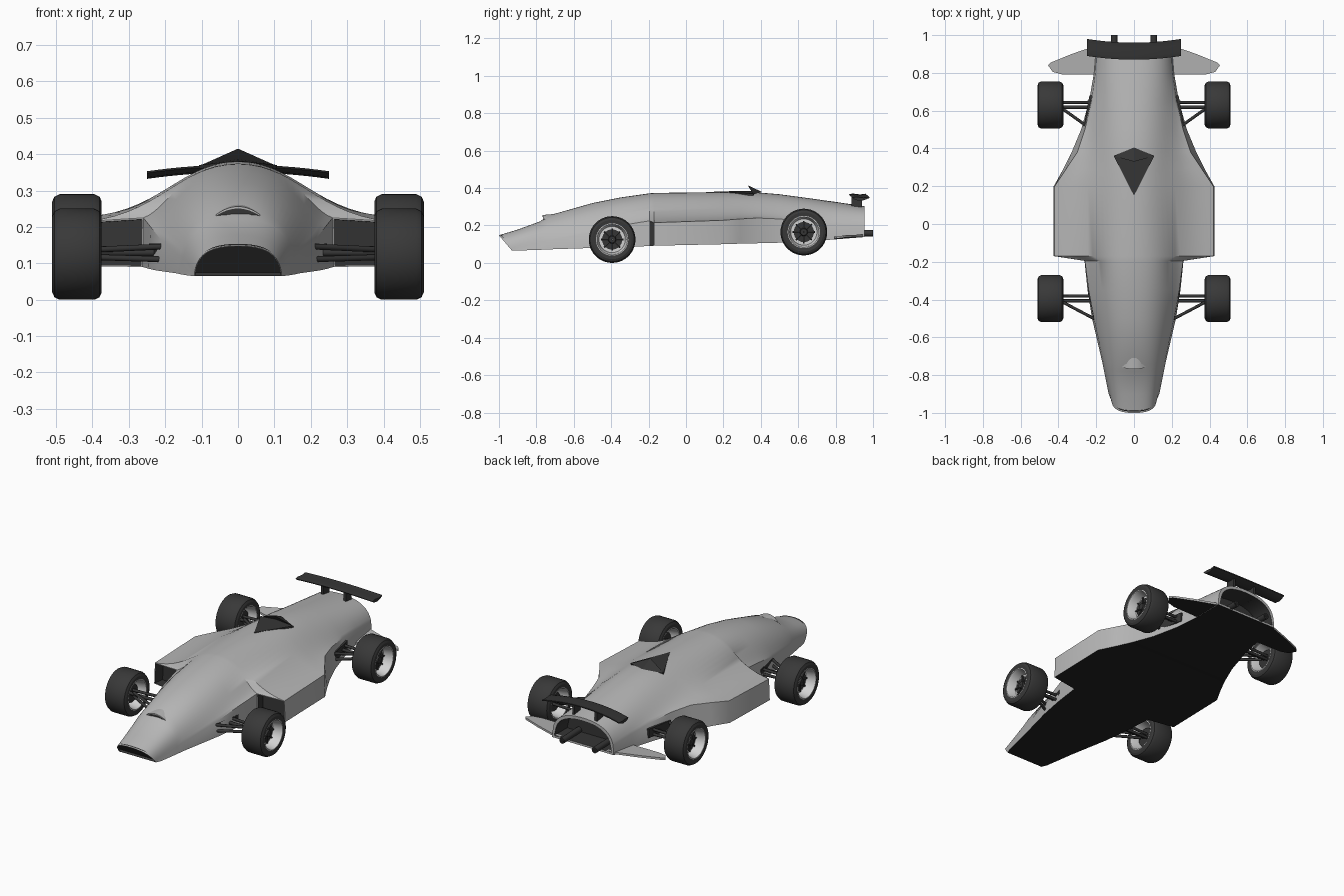
import bpy, bmesh, math
from mathutils import Vector

if "Cube" in bpy.data.objects:
    bpy.data.objects.remove(bpy.data.objects["Cube"])


def mat(name, r, g, b):
    m = bpy.data.materials.new(name)
    m.diffuse_color = (r, g, b, 1)
    m.use_nodes = True
    m.node_tree.nodes["Principled BSDF"].inputs["Base Color"].default_value = m.diffuse_color
    return m


BODY = mat("body_grey", 0.47, 0.47, 0.47)
FLOOR = mat("floor_black", 0.015, 0.015, 0.015)
CARBON = mat("carbon_dark", 0.035, 0.035, 0.035)
TYRE = mat("tyre_rubber", 0.04, 0.04, 0.04)
RIM = mat("rim_silver", 0.65, 0.65, 0.65)


def finish(bm, name, mats, angle=35):
    bmesh.ops.recalc_face_normals(bm, faces=bm.faces)
    me = bpy.data.meshes.new(name)
    bm.to_mesh(me)
    bm.free()
    ob = bpy.data.objects.new(name, me)
    bpy.context.collection.objects.link(ob)
    for m in mats:
        me.materials.append(m)
    bpy.ops.object.select_all(action='DESELECT')
    ob.select_set(True)
    bpy.context.view_layer.objects.active = ob
    bpy.ops.object.shade_smooth_by_angle(angle=math.radians(angle))
    return ob


def prism(name, low, high, mats):
    """Closed solid between two matching outlines."""
    bm = bmesh.new()
    a = [bm.verts.new(p) for p in low]
    b = [bm.verts.new(p) for p in high]
    bm.faces.new(a)
    bm.faces.new(b)
    for i in range(len(a)):
        j = (i + 1) % len(a)
        bm.faces.new((a[i], a[j], b[j], b[i]))
    ob = finish(bm, name, mats)
    if len(mats) > 1:
        for f in ob.data.polygons:
            f.material_index = 1 if f.normal.z < -0.6 else 0
    return ob


def box(name, x0, x1, y0, y1, z0, z1, m):
    c = [(x0, y0), (x1, y0), (x1, y1), (x0, y1)]
    return prism(name, [(x, y, z0) for x, y in c], [(x, y, z1) for x, y in c], [m])


def rod(name, p, q, r, m, n=12):
    p, q = Vector(p), Vector(q)
    rot = (q - p).to_track_quat('Z', 'Y')
    ring = [rot @ Vector((r * math.cos(k * math.tau / n), r * math.sin(k * math.tau / n), 0)) for k in range(n)]
    return prism(name, [p + v for v in ring], [q + v for v in ring], [m])


# Body shell: y, bottom z, bottom width, shoulder x, shoulder z, top z, dome x, flank x, flank z
STATIONS = [
    (-.93, .065, .12, .12, .07, .148, .085, .115, .12),
    (-.90, .066, .134, .13, .08, .178, .088, .125, .145),
    (-.78, .070, .158, .152, .11, .222, .10, .138, .185),
    (-.74, .072, .166, .16, .12, .252, .10, .145, .195),
    (-.50, .080, .222, .212, .165, .32, .13, .175, .225),
    (-.35, .085, .246, .24, .20, .35, .15, .185, .24),
    (-.195, .090, .262, .26, .225, .372, .16, .19, .25),
    (-.17, .092, .425, .42, .215, .374, .16, .21, .235),
    (.20, .100, .425, .42, .228, .379, .16, .21, .24),
    (.29, .103, .375, .36, .235, .379, .155, .20, .25),
    (.38, .105, .33, .30, .24, .377, .15, .19, .255),
    (.50, .108, .28, .26, .235, .367, .14, .19, .265),
    (.65, .115, .238, .225, .22, .347, .13, .18, .27),
    (.80, .126, .212, .205, .205, .326, .125, .18, .27),
    (.955, .138, .20, .195, .195, .303, .12, .18, .265),
]
N = 14
bm = bmesh.new()
rings = []
for i, (y, zb, wb, ws, zs, zt, a, bx, bz) in enumerate(STATIONS):
    half = [(wb, zb)]
    for k in range(N + 1):
        t = 1 - k / N
        u = 1 - t
        half.append((3 * u * u * t * a + 3 * u * t * t * bx + t ** 3 * ws,
                     (u ** 3 + 3 * u * u * t) * zt + 3 * u * t * t * bz + t ** 3 * zs))
    pts = half + [(-x, z) for x, z in reversed(half[:-1])]
    # the nose mouth leans forward with height
    rings.append([bm.verts.new((x, y - ((z - zb) * .85 if i == 0 else 0), z)) for x, z in pts])
inlets = []
M = len(rings[0])
for i in range(len(rings) - 1):
    for j in range(M):
        k = (j + 1) % M
        f = bm.faces.new((rings[i][j], rings[i][k], rings[i + 1][k], rings[i + 1][j]))
        if j == M - 1:
            f.material_index = 1
        if i == 6 and j in (0, M - 2):
            inlets.append(f)
mouth = bm.faces.new(rings[0])
tail = bm.faces.new(rings[-1])
bmesh.ops.recalc_face_normals(bm, faces=bm.faces)
# Recessed openings: side inlets, mouth and tail tunnel
for f, lip, deep in [(g, .006, .06) for g in inlets] + [(mouth, .003, .012), (tail, .018, .0)]:
    bmesh.ops.inset_individual(bm, faces=[f], thickness=lip)
    d = f.normal.copy()
    f.material_index = 2
    if deep == 0:
        d, deep = Vector((0, 1, 0)), .12
    r = bmesh.ops.extrude_face_region(bm, geom=[f])
    nf = [g for g in r['geom'] if isinstance(g, bmesh.types.BMFace)]
    vs = [g for g in r['geom'] if isinstance(g, bmesh.types.BMVert)]
    bmesh.ops.translate(bm, verts=vs, vec=-d * deep)
    for v in vs:
        for g in v.link_faces:
            g.material_index = 2
    if f.is_valid and f not in nf:
        bmesh.ops.delete(bm, geom=[f], context='FACES_ONLY')
finish(bm, "body_shell", [BODY, FLOOR, CARBON], 32)

# Nose vent: dark crescent mouth under a thin lid
xs = [-.06 + .01 * k for k in range(13)]


def crescent(y, top, bot, drop_t, drop_b):
    up = [(x, y + 2 * x * x, top - drop_t * (x / .06) ** 2) for x in xs]
    dn = [(x, y + 2 * x * x, bot - drop_b * (x / .06) ** 2 - .0005) for x in reversed(xs)]
    return up + dn


prism("nose_vent", crescent(-.765, .251, .228, .02, .003), crescent(-.735, .251, .228, .02, .003), [CARBON])
prism("nose_vent_lid", crescent(-.768, .256, .251, .022, .02), crescent(-.71, .261, .251, .022, .02), [BODY])

# Roof scoop: dark recess and raised lip
prism("scoop_recess",
      [(0, .15, .372), (.107, .36, .36), (0, .37, .372), (-.107, .36, .36)],
      [(0, .15, .382), (.107, .36, .37), (0, .37, .385), (-.107, .36, .37)], [CARBON])
bm = bmesh.new()
L, R, T, B = [bm.verts.new(p) for p in ((-.11, .36, .366), (.11, .36, .366), (0, .33, .415), (0, .405, .38))]
for f in ((L, T, B), (T, R, B), (L, R, T), (L, B, R)):
    bm.faces.new(f)
finish(bm, "scoop_lip", [CARBON], 10)

# Rear wing, bowed in height and plan
bm = bmesh.new()
sec = []
for k in range(17):
    x = -.25 + .5 * k / 16
    q = (x / .25) ** 2
    sec.append([bm.verts.new((x, y + .02 * q, z - .018 * q)) for y, z in
                ((.87, .366), (.89, .371), (.93, .366), (.96, .37), (.96, .364), (.92, .35), (.885, .354))])
for s, e in zip(sec, sec[1:]):
    for j in range(7):
        bm.faces.new((s[j], s[(j + 1) % 7], e[(j + 1) % 7], e[j]))
bm.faces.new(sec[0])
bm.faces.new(sec[-1])
finish(bm, "rear_wing", [CARBON])


def wheel(name, s, y, z):
    bm = bmesh.new()

    def lathe(prof, mi, n=40):
        cols = [[bm.verts.new((s * (.4425 + x), y + r * math.cos(k * math.tau / n), z + r * math.sin(k * math.tau / n)))
                 for x, r in prof] for k in range(n)]
        for k in range(n):
            a, b = cols[k], cols[(k + 1) % n]
            for j in range(len(prof)):
                i = (j + 1) % len(prof)
                bm.faces.new((a[j], a[i], b[i], b[j])).material_index = mi
    lathe([(-.066, .084), (-.068, .105), (-.062, .118), (-.048, .125), (.048, .125), (.062, .118), (.068, .105), (.066, .084)], 0)
    lathe([(.066, .088), (.067, .082), (.058, .078), (.012, .070), (.012, .002),
           (0, .002), (0, .07), (-.058, .078), (-.067, .082), (-.066, .088)], 1)
    lathe([(-.03, .002), (-.03, .054), (.02, .054), (.02, .002)], 2)
    lathe([(.02, .002), (.02, .022), (.036, .018), (.036, .002)], 2, 16)
    finish(bm, name, [TYRE, RIM, CARBON], 30)
    # hub spokes
    for k in range(8):
        a = k * math.tau / 8
        c, d = math.cos(a), math.sin(a)
        rod(name + "_spoke", (s * .465, y + .02 * c, z + .02 * d), (s * .465, y + .06 * c, z + .06 * d), .005, CARBON, 6)


# Wheels, suspension, wing posts, exhausts and rear side planes, on both sides
for s, side in ((1, "right"), (-1, "left")):
    for end, y, z, x0, x1 in (("front", -.395, .125, .215, .195), ("rear", .63, .165, .21, .245)):
        wheel(f"{end}_{side}_wheel", s, y, z)
        for dz in (-.012, .018):
            rod(f"{end}_{side}_arm", (s * x0, y + .015, z + dz), (s * .42, y + .012, z + dz * .7), .008, CARBON)
            rod(f"{end}_{side}_brace", (s * x1, y - .115, z + dz * 1.2), (s * .39, y - .012, z + dz * .7), .008, CARBON)
        rod(f"{end}_{side}_link", (s * x0, y - .012, z + .004), (s * .42, y - .012, z + .004), .009, CARBON)
        # dark mounting slot following the hull side
        w0, w1 = (.213, .245) if end == "front" else (.266, .236)
        out = [(s * .15, y - .11), (s * w0, y - .11), (s * w1, y + .05), (s * .15, y + .05)]
        prism(f"{end}_{side}_mount", [(px, py, z - .022) for px, py in out], [(px, py, z + .03) for px, py in out], [CARBON])
    box(f"{side}_wing_post", s * .065, s * .08, .885, .94, .28, .36, CARBON)
    rod(f"{side}_exhaust", (s * .105, .84, .163), (s * .105, 1.0, .158), .017, CARBON, 16)
    rod(f"{side}_exhaust_bore", (s * .105, .98, .158), (s * .105, 1.0005, .158), .012, FLOOR, 16)
    plan = [(.15, .79), (.38, .792), (.43, .805), (.455, .84), (.44, .855), (.33, .9), (.2, .945), (.15, .955)]
    zz = [.126, .128, .13, .134, .136, .138, .14, .14]
    prism(f"{side}_rear_plane", [(s * x, y, h) for (x, y), h in zip(plan, zz)],
          [(s * x, y, h + .012) for (x, y), h in zip(plan, zz)], [BODY, FLOOR])
